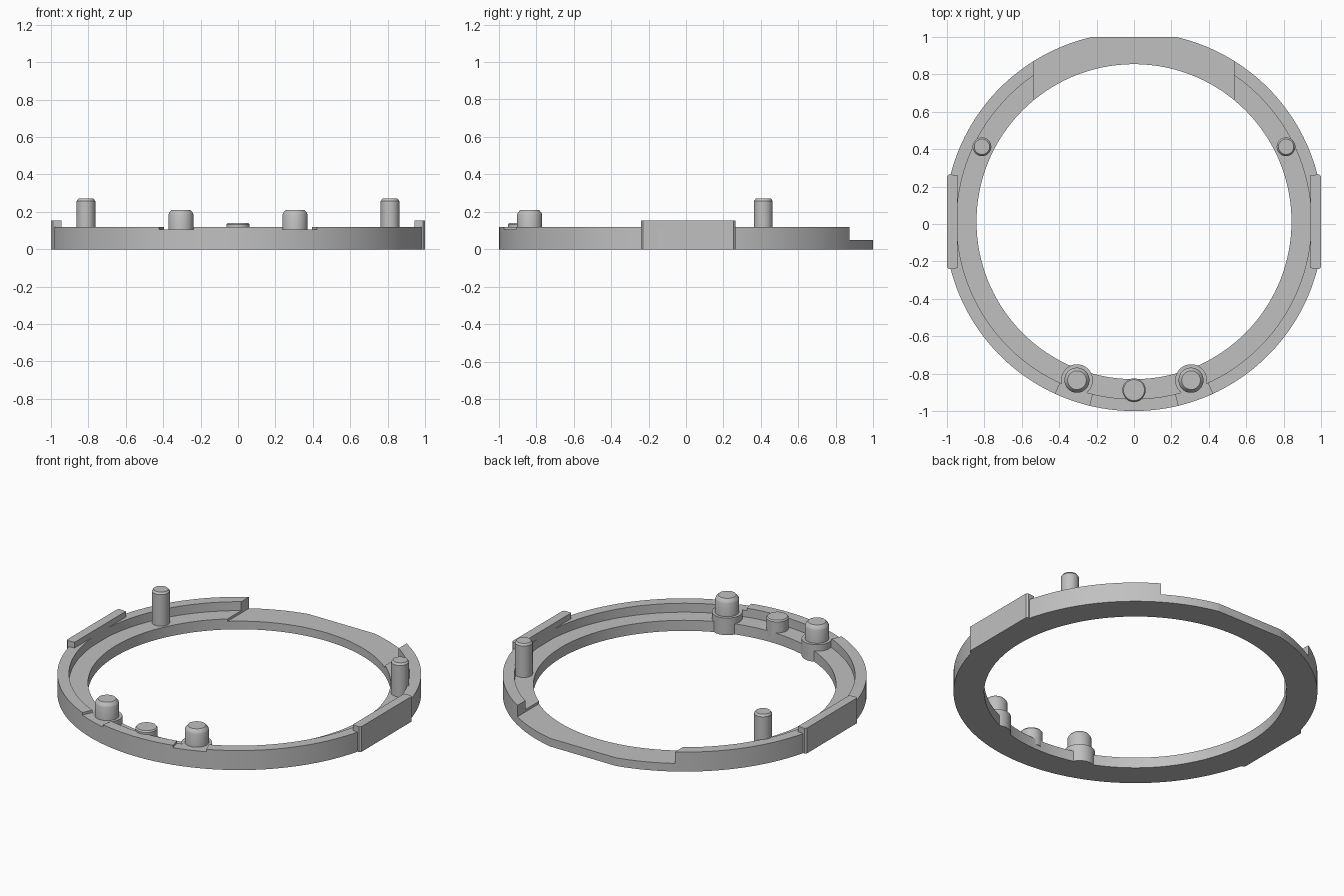
import bpy, bmesh, math

cube = bpy.data.objects.get("Cube")
if cube:
    bpy.data.objects.remove(cube, do_unlink=True)

CY = 0.0125          # ring centre along y
R_IN, R_RIM, R_OUT = 0.842, 0.948, 1.0125
FLOOR, RIM = 0.065, 0.12

grey = bpy.data.materials.new("plain_grey")
grey.use_nodes = True
grey.diffuse_color = (0.53, 0.53, 0.53, 1)
grey.node_tree.nodes["Principled BSDF"].inputs["Base Color"].default_value = grey.diffuse_color


def make(name, bm, smooth=True):
    bmesh.ops.recalc_face_normals(bm, faces=bm.faces)
    mesh = bpy.data.meshes.new(name)
    bm.to_mesh(mesh)
    bm.free()
    mesh.materials.append(grey)
    ob = bpy.data.objects.new(name, mesh)
    bpy.context.collection.objects.link(ob)
    if smooth:
        shade(ob)
    return ob


def activate(ob):
    bpy.ops.object.select_all(action="DESELECT")
    ob.select_set(True)
    bpy.context.view_layer.objects.active = ob


def shade(ob):
    activate(ob)
    bpy.ops.object.shade_smooth_by_angle(angle=math.radians(25))


def lathe(name, profile, x=0, y=0, segs=48, closed=False):
    """Spin an (r, z) profile; an open one is capped at both ends."""
    bm = bmesh.new()
    rings = []
    for r, z in profile:
        rings.append([bm.verts.new((x + r * math.cos(2 * math.pi * i / segs),
                                    y + r * math.sin(2 * math.pi * i / segs), z))
                      for i in range(segs)])
    pairs = list(zip(rings, rings[1:]))
    if closed:
        pairs.append((rings[-1], rings[0]))
    for a, b in pairs:
        for i in range(segs):
            j = (i + 1) % segs
            bm.faces.new((a[i], a[j], b[j], b[i]))
    if not closed:
        bm.faces.new(rings[0])
        bm.faces.new(rings[-1])
    return make(name, bm)


def prism(name, outline, z0, z1):
    bm = bmesh.new()
    low = bm.faces.new([bm.verts.new((x, y, z0)) for x, y in outline])
    top = bmesh.ops.extrude_face_region(bm, geom=[low])["geom"]
    bmesh.ops.translate(bm, vec=(0, 0, z1 - z0),
                        verts=[v for v in top if isinstance(v, bmesh.types.BMVert)])
    return make(name, bm, False)


def box(name, x0, x1, y0, y1, z0, z1):
    return prism(name, [(x0, y0), (x1, y0), (x1, y1), (x0, y1)], z0, z1)


def cut(ob, cutter, operation="DIFFERENCE"):
    cutter.hide_render = True
    mod = ob.modifiers.new("cut", "BOOLEAN")
    mod.operation, mod.solver, mod.object = operation, "EXACT", cutter
    activate(ob)
    bpy.ops.object.modifier_apply(modifier=mod.name)
    bpy.data.objects.remove(cutter, do_unlink=True)


# Main ring with a raised outer rim
ring = lathe("ring_body", [(R_IN, 0), (R_OUT, 0), (R_OUT, RIM), (R_RIM, RIM),
                           (R_RIM, FLOOR), (R_IN, FLOOR)], y=CY, segs=192, closed=True)
# Flats at the back and sides
cut(ring, box("flat_clip", -1, 1, -1.1, 1, -0.1, 0.5), "INTERSECT")
# Lowered back section
cut(ring, box("back_gap", -0.535, 0.535, 0.3, 1.2, 0.05, 0.5))
# Shallow rim notches beside the front pegs
for s in (-1, 1):
    wedge = [(s * r * math.sin(math.radians(a)), CY - r * math.cos(math.radians(a)))
             for r, a in ((0.8, 13.6), (1.1, 13.6), (1.1, 24.6), (0.8, 24.6))]
    cut(ring, prism("notch_cutter", wedge, 0.105, 0.3))
shade(ring)

# Mirrored parts
for side, s in (("left", 1), ("right", -1)):
    # Side grip plate with chamfered outer corners
    prism(side + "_side_plate", [(s * x, y) for x, y in (
        (0.945, -0.236), (0.99, -0.24), (1.0, -0.23),
        (1.0, 0.255), (0.99, 0.265), (0.945, 0.261))], 0, 0.155)
    # Front boss and chamfered peg
    px, py = s * 0.305, -0.835
    lathe(side + "_front_boss", [(0.085, 0), (0.085, 0.105)], px, py)
    lathe(side + "_front_peg", [(0.067, 0.09), (0.067, 0.185), (0.063, 0.195),
                                (0.05, 0.21)], px, py)
    # Tall back post
    lathe(side + "_back_post", [(0.05, 0.03), (0.05, 0.258), (0.041, 0.27)],
          s * 0.813, 0.413)

# Low centre button at the front
lathe("front_button", [(0.0625, 0.03), (0.0625, 0.132), (0.056, 0.14)], 0, -0.888)
